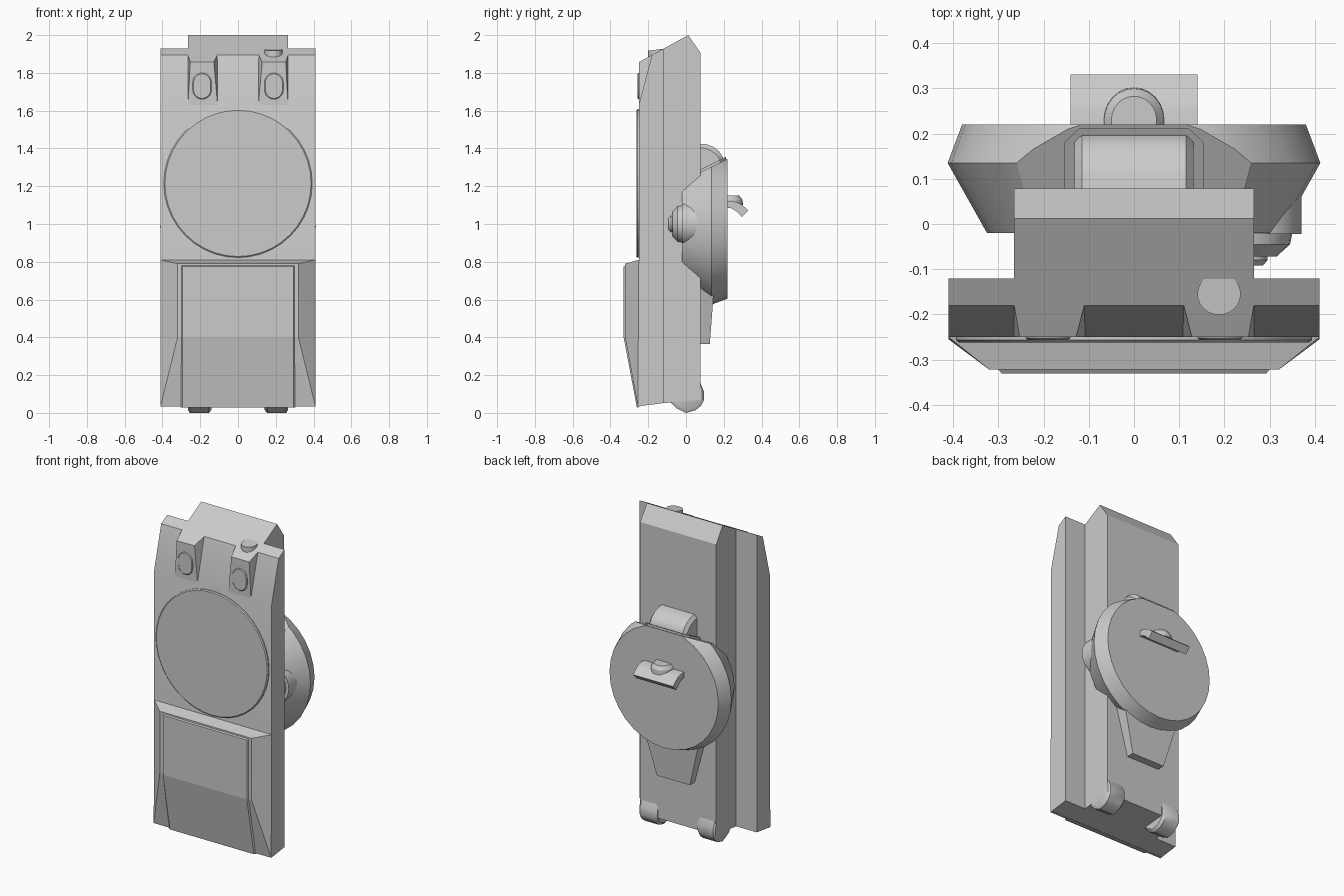
import bpy, bmesh, math
from mathutils import Vector

if "Cube" in bpy.data.objects:
    bpy.data.objects.remove(bpy.data.objects["Cube"])


def hull(name, pts, angle=25, cut=None):
    """Convex solid around points, optionally trimmed by a plane (point, normal)."""
    bm = bmesh.new()
    for p in pts:
        bm.verts.new(p)
    res = bmesh.ops.convex_hull(bm, input=bm.verts[:])
    loose = [v for v in bm.verts if not v.link_faces]
    bmesh.ops.delete(bm, geom=loose, context='VERTS')
    if cut:
        bmesh.ops.bisect_plane(bm, geom=bm.verts[:] + bm.edges[:] + bm.faces[:],
                               plane_co=cut[0], plane_no=cut[1], clear_outer=True)
        bmesh.ops.holes_fill(bm, edges=[e for e in bm.edges if e.is_boundary], sides=0)
    bmesh.ops.dissolve_limit(bm, angle_limit=math.radians(0.5),
                             verts=bm.verts[:], edges=bm.edges[:])
    return finish(name, bm, angle)


def finish(name, bm, angle):
    bmesh.ops.recalc_face_normals(bm, faces=bm.faces[:])
    me = bpy.data.meshes.new(name)
    bm.to_mesh(me)
    bm.free()
    me.shade_smooth()
    me.set_sharp_from_angle(angle=math.radians(angle))
    ob = bpy.data.objects.new(name, me)
    bpy.context.collection.objects.link(ob)
    return ob


def prism(name, profile, x0, x1, angle=25):
    """Extrude a (y, z) profile along x."""
    bm = bmesh.new()
    a = [bm.verts.new((x0, y, z)) for y, z in profile]
    b = [bm.verts.new((x1, y, z)) for y, z in profile]
    n = len(profile)
    bm.faces.new(a)
    bm.faces.new(b[::-1])
    for i in range(n):
        j = (i + 1) % n
        bm.faces.new((a[i], b[i], b[j], a[j]))
    return finish(name, bm, angle)


def both(pts):
    """Mirror points across x = 0."""
    return [(s * x, y, z) for x, y, z in pts for s in (-1, 1)]


def rings(profile, cx, cz, n=32):
    """Rings of (radius, y) around a y-parallel axis."""
    return [(cx + r * math.cos(2 * math.pi * i / n), y, cz + r * math.sin(2 * math.pi * i / n))
            for r, y in profile for i in range(n)]


# Main case: wide face plate and narrower rear box
prism("face_plate", [(-.25, .035), (-.25, 1.63), (-.18, 1.895), (-.12, 1.928), (-.12, .052)],
      -.41, .41)
prism("rear_box", [(-.12, .052), (-.12, 1.928), (.012, 2), (.078, 1.905), (.078, .07)],
      -.265, .265)

# Large round front disc
hull("front_disc", rings([(.393, -.24), (.393, -.257), (.387, -.262)], 0, 1.215, 40))

# Raised lower cover and its inset panel
hull("lower_cover", both([(.41, -.25, .81), (.32, -.322, .79), (.32, -.322, .4),
                          (.41, -.255, .035), (.41, -.24, .035), (.41, -.24, .81)]), 5)
hull("lower_panel", both([(.305, -.315, .785), (.293, -.33, .775), (.293, -.33, .4),
                          (.293, -.26, .028), (.305, -.25, .028), (.305, -.315, .4)]), 5)

# Two button blocks with pill-shaped buttons at the top
for side, s in (("left", -1), ("right", 1)):
    block = [(.265, -.25, 1.63), (.108, -.25, 1.63), (.253, -.25, 1.857), (.128, -.25, 1.857),
             (.265, -.18, 1.895), (.11, -.18, 1.895), (.265, -.18, 1.63), (.11, -.18, 1.63)]
    hull("button_block_" + side, [(s * x, y, z) for x, y, z in block], 5)
    pill = []
    for cz in (1.71, 1.75):
        pill += rings([(.05, -.24), (.05, -.252), (.045, -.256)], s * .19, cz, 20)
    hull("pill_button_" + side, pill)

    # Rounded hinge foot at the bottom
    foot = [(-.08, .055), (-.05, .024), (0, 0), (.05, .014), (.08, .038), (.096, .07),
            (.094, .115), (.076, .16), (0, .16)]
    pts = [(s * x, y, z) for x in (.155, .255) for y, z in foot]
    pts += [(s * x, y * .9, .016 + z * .9) for x in (.14, .265) for y, z in foot]
    hull("hinge_foot_" + side, pts, 35)

# Small round stud on the top slope
stud = []
for i in range(24):
    a = 2 * math.pi * i / 24
    x, y = .188 + .048 * math.cos(a), -.155 + .046 * math.sin(a)
    stud += [(x, y, 1.86), (x, y, 1.923 + (y + .155) * .12)]
hull("top_stud", stud)

# Rear dial, trimmed flat at the top
hull("rear_dial", rings([(.325, -.02), (.412, .135), (.38, .22)], 0, .985),
     cut=(Vector((0, .07, 1.27)), Vector((0, -.5, 1))))


# Latch seat and rounded latch on top of the dial
def slope(y):
    return 1.27 + (y - .07) * .5


seat = [(.155, .07), (.155, .18), (.12, .212)]
hull("latch_seat", both([(x, y, slope(y) + d) for x, y in seat for d in (-.06, .015)]), 5)
latch = [(.07, 1.425), (.11, 1.422), (.145, 1.408), (.175, 1.385), (.195, 1.355), (.2, 1.3)]
hull("latch", both([(.115, y, z) for y, z in latch] + [(.132, y - .012, z - .02) for y, z in latch]
                   + [(.13, .06, 1.25)]), 35)

# Tapered tongue under the dial
hull("lower_tongue", both([(x, y, z) for x, yb, z in ((.2, .15, .68), (.15, .132, .5), (.115, .126, .365))
                           for y in (.07, yb)]))

# Curved finger tab and its bump on the dial face
prism("finger_tab", [(.2, 1.122), (.25, 1.12), (.285, 1.108), (.31, 1.09), (.33, 1.072),
                     (.296, 1.037), (.27, 1.065), (.24, 1.083), (.2, 1.09)], -.14, .14, 40)
bump = []
for i in range(13):
    a = math.pi * i / 12
    for r, z in ((.068, 1.10), (.066, 1.128), (.05, 1.15)):
        bump.append((r * math.cos(a), .23 + r * 1.05 * math.sin(a), z))
        bump.append((r * math.cos(a), .21, z))
hull("finger_tab_bump", bump)

# Stepped side knob, right side only
hull("side_knob", rings([(.12, .08), (.12, -.022)], .25, 1.0, 24))
hull("side_knob_step", rings([(.1, -.02), (.095, -.045), (.065, -.072)], .25, 1.0, 24))
hull("side_knob_cap", rings([(.045, -.06), (.045, -.08), (.035, -.092)], .25, 1.0, 24))
